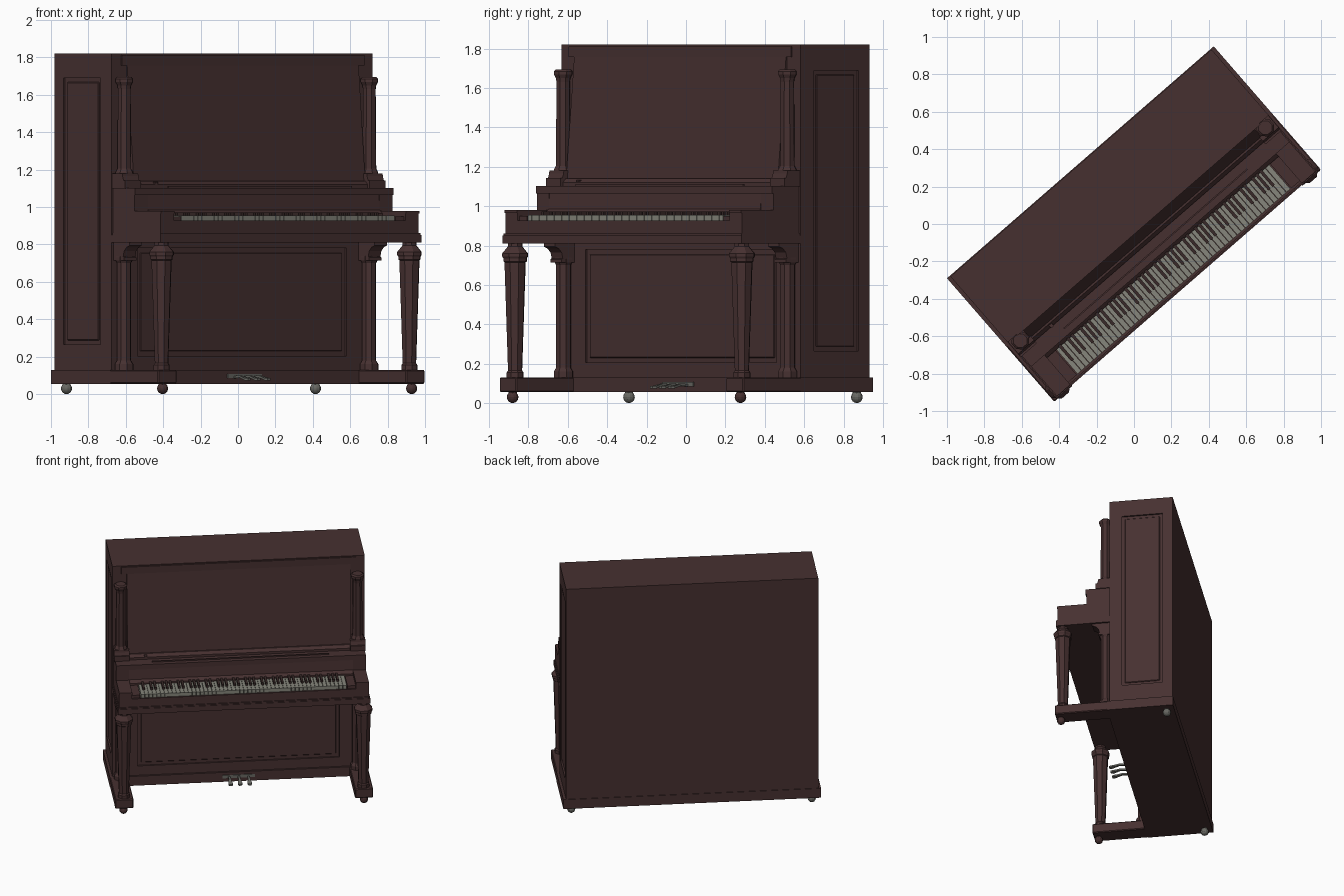
import bpy, bmesh, math
from mathutils import Vector, Matrix

if "Cube" in bpy.data.objects:
    bpy.data.objects.remove(bpy.data.objects["Cube"])

ANGLE = math.radians(41)   # the piano stands turned on the floor


def material(name, rgb):
    m = bpy.data.materials.new(name)
    m.diffuse_color = (*rgb, 1)
    m.use_nodes = True
    m.node_tree.nodes["Principled BSDF"].inputs["Base Color"].default_value = m.diffuse_color
    return m


WOOD = material("dark mahogany", (0.062, 0.03, 0.03))
EBONY = material("ebony", (0.04, 0.022, 0.021))
IVORY = material("aged ivory", (0.24, 0.24, 0.20))
METAL = material("dull metal", (0.14, 0.14, 0.125))


def finish(name, bm, mat, smooth=False):
    bmesh.ops.recalc_face_normals(bm, faces=bm.faces)
    me = bpy.data.meshes.new(name)
    bm.to_mesh(me)
    bm.free()
    me.materials.append(mat)
    ob = bpy.data.objects.new(name, me)
    ob.rotation_euler.z = ANGLE
    bpy.context.collection.objects.link(ob)
    if smooth:
        me.shade_smooth()
    return ob


def add_box(bm, x0, x1, y0, y1, z0, z1):
    mat = Matrix.Translation(((x0 + x1) / 2, (y0 + y1) / 2, (z0 + z1) / 2)) \
        @ Matrix.Diagonal((abs(x1 - x0), y1 - y0, z1 - z0, 1))
    return bmesh.ops.create_cube(bm, size=1, matrix=mat)["verts"]


def box(name, dims, mat=WOOD, pair=False, bevel=0):
    bm = bmesh.new()
    x0, x1, *rest = dims
    add_box(bm, x0, x1, *rest)
    if pair:
        add_box(bm, -x1, -x0, *rest)
    if bevel:
        bmesh.ops.bevel(bm, geom=bm.edges[:], offset=bevel, segments=1, affect='EDGES')
    return finish(name, bm, mat)


def profile(name, pts, x0, x1, pair=False, mat=WOOD):
    """Extrude a (depth, height) outline along the width."""
    bm = bmesh.new()
    for a, b in [(x0, x1)] + ([(-x1, -x0)] if pair else []):
        f = bm.faces.new([bm.verts.new((a, y, z)) for y, z in pts])
        ext = bmesh.ops.extrude_face_region(bm, geom=[f])["geom"]
        bmesh.ops.translate(bm, vec=(b - a, 0, 0),
                            verts=[v for v in ext if isinstance(v, bmesh.types.BMVert)])
    return finish(name, bm, mat)


def column_pair(name, cx, cy, rings, sides=8):
    """Faceted columns from (half width, height) rings."""
    bm = bmesh.new()
    for s in (-1, 1):
        loops = []
        for r, z in rings:
            R = r / math.cos(math.pi / sides)
            loops.append([bm.verts.new((s * cx + R * math.cos((k + .5) * math.tau / sides),
                                        cy + R * math.sin((k + .5) * math.tau / sides), z))
                          for k in range(sides)])
        for a, b in zip(loops, loops[1:]):
            for k in range(sides):
                j = (k + 1) % sides
                bm.faces.new((a[k], a[j], b[j], b[k]))
        bm.faces.new(loops[0])
        bm.faces.new(loops[-1])
    return finish(name, bm, WOOD)


# --- case with recessed side and lower panels
case = box("case", (-.925, .925, -.034, .432, .10, 1.82))
cut = bmesh.new()
for s in (-1, 1):
    add_box(cut, *sorted((s * .913, s * .96)), .056, .358, .265, 1.69)
add_box(cut, -.74, .74, -.06, -.022, .205, .78)
cutter = finish("panel_cutter", cut, WOOD)
cutter.hide_render = True
mod = case.modifiers.new("panels", 'BOOLEAN')
mod.operation, mod.solver, mod.object = 'DIFFERENCE', 'EXACT', cutter
bpy.context.view_layer.objects.active = case
bpy.ops.object.modifier_apply(modifier="panels")
bpy.data.objects.remove(cutter)
box("side_panel_fields", (.905, .920, .078, .336, .287, 1.668), pair=True, bevel=.004)
box("lower_panel_field", (-.715, .715, -.029, -.01, .23, .755), bevel=.004)

# --- plinth and feet
box("plinth", (-.945, .945, -.05, .437, .055, .13))
box("foot_blocks", (.812, .945, -.437, -.04, .055, .13), pair=True, bevel=.006)

# --- casters
for name, y, mat in (("front_casters", -.40, WOOD), ("back_casters", .383, METAL)):
    bm = bmesh.new()
    for s in (-1, 1):
        bmesh.ops.create_uvsphere(bm, u_segments=12, v_segments=8, radius=.03,
                                  matrix=Matrix.Translation((s * .882, y, .03)))
        add_box(bm, s * .882 - .015, s * .882 + .015, y - .015, y + .015, .04, .06)
    finish(name, bm, mat)

# --- front legs and pilasters
column_pair("front_legs", .878, -.387, [
    (.042, .13), (.042, .155), (.035, .165), (.052, .70), (.052, .715), (.058, .72),
    (.058, .735), (.064, .745), (.064, .76), (.036, .795), (.036, .815)])
column_pair("lower_pilasters", .868, -.07, [
    (.048, .13), (.048, .16), (.036, .18), (.036, .70), (.044, .715), (.044, .73), (.036, .80)])
column_pair("upper_pilasters", .868, -.072, [
    (.046, 1.14), (.046, 1.185), (.036, 1.205), (.033, 1.63), (.036, 1.65),
    (.046, 1.67), (.046, 1.685), (.036, 1.695)])
profile("keybed_brackets", [(-.03, .81), (-.165, .81), (-.165, .795), (-.14, .785), (-.12, .765),
                            (-.112, .735), (-.12, .73), (-.12, .715), (-.03, .715)],
        .825, .911, pair=True)
profile("pilaster_bases", [(-.03, 1.10), (-.14, 1.10), (-.14, 1.142), (-.128, 1.142),
                           (-.12, 1.165), (-.118, 1.18), (-.03, 1.18)], .81, .922, pair=True)

# --- keybed, arms and key surround
box("keybed_moulding", (-.925, .925, -.432, -.03, .81, .852))
box("keybed_upper_moulding", (-.92, .92, -.427, -.03, .852, .862))
profile("arms", [(-.42, .86), (-.42, .965), (-.425, .965), (-.425, .98), (-.208, .98),
                 (-.208, 1.065), (-.03, 1.065), (-.03, .86)], .82, .915, pair=True)
box("key_slip", (-.82, .82, -.42, -.408, .86, .927))
box("key_bed_floor", (-.82, .82, -.41, -.03, .86, .92))
box("key_blocks", (.76, .82, -.408, -.2, .90, .95), pair=True)

# --- fallboard and music shelf
profile("fallboard", [(-.03, .92), (-.235, .92), (-.235, .965), (-.212, .985),
                      (-.205, 1.07), (-.03, 1.07)], -.82, .82)
box("shelf", (-.915, .915, -.215, -.03, 1.065, 1.103))
box("music_ledge", (-.65, .65, -.18, -.172, 1.10, 1.112))
profile("panel_sill", [(-.03, 1.10), (-.125, 1.10), (-.125, 1.12), (-.105, 1.14),
                       (-.03, 1.14)], -.81, .81)
box("lock_plate", (-.70, -.68, -.13, -.10, 1.122, 1.134))

# --- sloping upper panel with eared moulding
def slope(z):
    return -.04 - .055 * (1.757 - z) / .627


profile("upper_panel", [(-.03, 1.757), (slope(1.757), 1.757), (slope(1.13), 1.13),
                        (-.03, 1.13)], -.82, .82)
box("upper_rail", (-.86, .86, -.042, -.03, 1.757, 1.812))

W, T, B, EAR, STEP = .755, 1.72, 1.165, .095, .028
quarter = [(W - EAR, T - STEP), (W - EAR, T), (W, T), (W, T - EAR), (W - STEP, T - EAR)]
top = [(-x, z) for x, z in reversed(quarter)] + quarter
outline = top + [(x, T + B - z) for x, z in reversed(top)]
for name, width, height in (("panel_moulding", .020, .008), ("panel_inner_bead", .008, .012)):
    bm = bmesh.new()
    f = bm.faces.new([bm.verts.new((x, slope(z), z)) for x, z in outline])
    bm.normal_update()
    bmesh.ops.inset_region(bm, faces=[f], thickness=width, use_even_offset=True)
    bmesh.ops.delete(bm, geom=[f], context='FACES_ONLY')
    ext = bmesh.ops.extrude_face_region(bm, geom=bm.faces[:])["geom"]
    bmesh.ops.translate(bm, vec=(0, -height, 0),
                        verts=[v for v in ext if isinstance(v, bmesh.types.BMVert)])
    finish(name, bm, WOOD)

# --- 88 keys
N, HALF = 52, .755
pitch = 2 * HALF / N
white, black = bmesh.new(), bmesh.new()
for i in range(N):
    x = -HALF + i * pitch
    add_box(white, x + .001, x + pitch - .001, -.407, -.225, .90, .954)
    if i % 7 in (0, 2, 3, 5, 6) and i < N - 1:
        e = x + pitch
        add_box(black, e - .0085, e + .0085, -.335, -.225, .95, .972)
finish("white_keys", white, IVORY)
finish("black_keys", black, EBONY)

# --- pedals
box("pedal_plate", (-.12, .12, -.056, -.045, .085, .108), METAL)
bm = bmesh.new()
for x in (-.07, 0, .07):
    path = [(-.045, .090, .008), (-.10, .094, .008), (-.13, .086, .012),
            (-.155, .080, .017), (-.172, .080, .010)]
    rows = []
    for y, z, w in path:
        rows.append([bm.verts.new((x + sx * w, y, z + dz))
                     for sx, dz in ((-1, -.006), (1, -.006), (1, .006), (-1, .006))])
    for a, b in zip(rows, rows[1:]):
        for k in range(4):
            bm.faces.new((a[k], a[(k + 1) % 4], b[(k + 1) % 4], b[k]))
    bm.faces.new(rows[0])
    bm.faces.new(rows[-1])
finish("pedals", bm, METAL)
